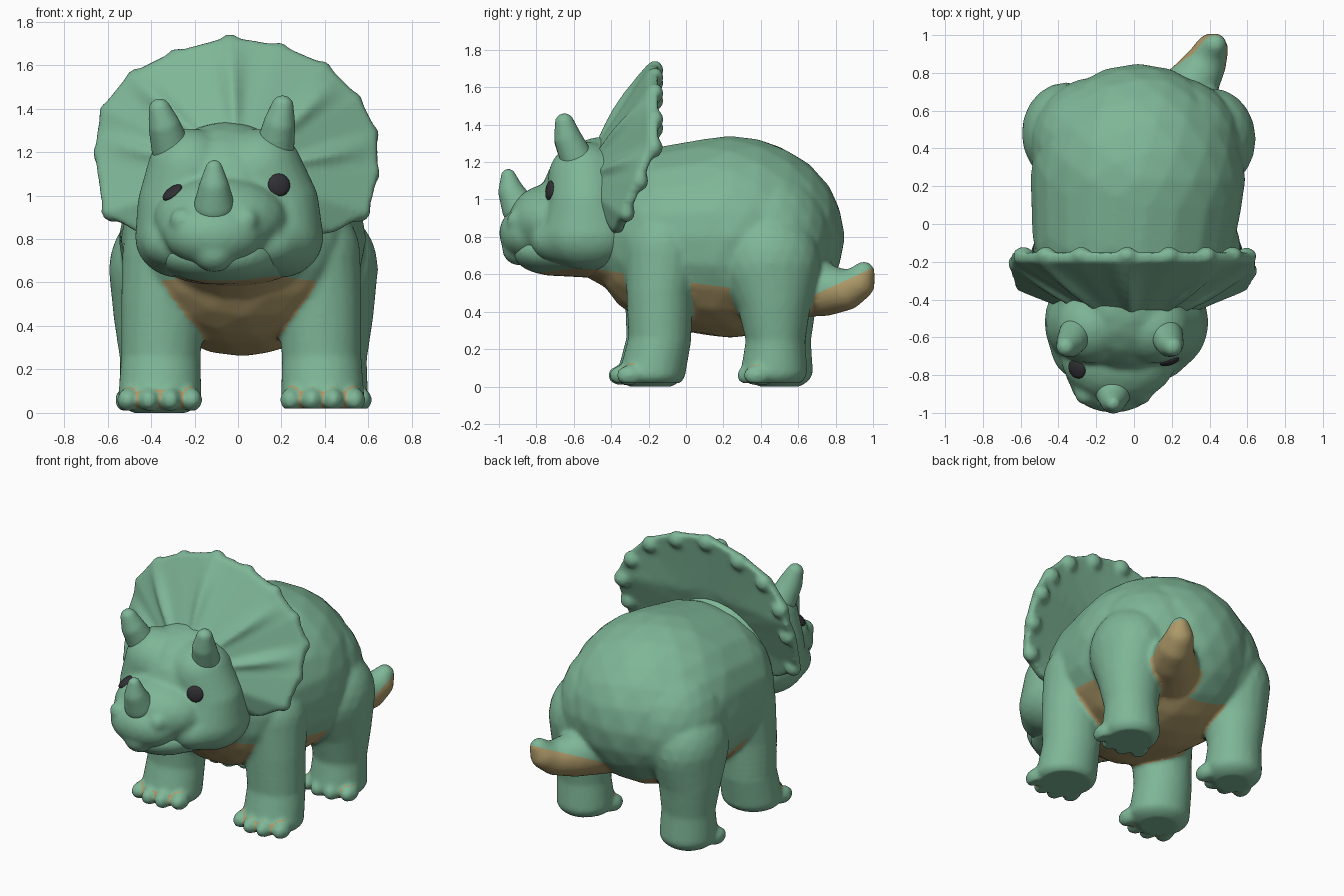
import bpy
import bmesh
import math
from mathutils import Matrix, Vector

cube = bpy.data.objects.get("Cube")
if cube:
    bpy.data.objects.remove(cube, do_unlink=True)


def material(name, rgb):
    m = bpy.data.materials.new(name)
    m.use_nodes = True
    m.diffuse_color = (*rgb, 1)
    bsdf = next(n for n in m.node_tree.nodes if n.type == 'BSDF_PRINCIPLED')
    bsdf.inputs["Base Color"].default_value = (*rgb, 1)
    bsdf.inputs["Roughness"].default_value = 0.7
    return m


GREEN = material("skin_green", (0.21, 0.47, 0.31))
TAN = material("belly_tan", (0.42, 0.32, 0.14))
DARK = material("eye_dark", (0.03, 0.03, 0.035))


def finish(name, bm, mats):
    mesh = bpy.data.meshes.new(name)
    bm.to_mesh(mesh)
    bm.free()
    for m in mats:
        mesh.materials.append(m)
    ob = bpy.data.objects.new(name, mesh)
    bpy.context.collection.objects.link(ob)
    for p in mesh.polygons:
        p.use_smooth = True
    return ob


def ball(bm, c, r):
    r = (r, r, r) if isinstance(r, (int, float)) else r
    mat = Matrix.Translation(c) @ Matrix.Diagonal((*r, 1))
    bmesh.ops.create_icosphere(bm, subdivisions=3, radius=1, matrix=mat)


def melt(ob, voxel, smooth):
    """Fuse everything in the mesh into one softened skin."""
    rem = ob.modifiers.new("melt", 'REMESH')
    rem.mode, rem.voxel_size = 'VOXEL', voxel
    sm = ob.modifiers.new("soften", 'SMOOTH')
    sm.factor, sm.iterations = 0.5, smooth
    bpy.context.view_layer.update()
    bpy.context.view_layer.objects.active = ob
    for mod in list(ob.modifiers):
        bpy.ops.object.modifier_apply(modifier=mod.name)
    for p in ob.data.polygons:
        p.use_smooth = True


def blob(name, parts, voxel, smooth, mats=(GREEN,)):
    bm = bmesh.new()
    for c, r in parts:
        ball(bm, c, r)
    ob = finish(name, bm, mats)
    melt(ob, voxel, smooth)
    return ob


def chain(*stations, steps=6):
    """Fill in ellipsoids between (centre, radius) stations to make a limb."""
    out = []
    st = [(Vector(c), Vector((r, r, r)) if isinstance(r, float) else Vector(r))
          for c, r in stations]
    for (c0, r0), (c1, r1) in zip(st, st[1:]):
        out += [(c0.lerp(c1, i / steps), r0.lerp(r1, i / steps)) for i in range(steps)]
    return out + [st[-1]]


def inside(p, parts, grow):
    return any(sum(((p[k] - c[k]) / (r[k] * grow)) ** 2 for k in range(3)) < 1
               for c, r in parts)


def paint_below(ob, height, slope, allowed):
    """Cut along a tilted plane and paint the allowed faces under it tan."""
    bm = bmesh.new()
    bm.from_mesh(ob.data)
    bmesh.ops.bisect_plane(bm, geom=bm.verts[:] + bm.edges[:] + bm.faces[:],
                           plane_co=(0, 0, height), plane_no=(0, -slope, 1))
    for f in bm.faces:
        c = f.calc_center_median()
        f.smooth = True
        if c.z < height + slope * c.y and allowed(c):
            f.material_index = 1
    bm.to_mesh(ob.data)
    bm.free()


# Legs with toes
def leg(side, stations, toe_y, shift):
    dx, dy = shift

    def place(c):
        return (side * c[0] + dx, c[1] + dy, c[2])
    parts = chain(*[(place(c), r) for c, r in stations])
    foot_x = stations[-1][0][0]
    for k in range(4):
        off = k - 1.5
        parts.append((place((foot_x + off * 0.098, toe_y + 0.018 * off * off, 0.06)),
                      (0.05, 0.075, 0.055)))
    return parts


front = (((0.35, -0.12, 0.72), (0.215, 0.21, 0.25)), ((0.375, -0.14, 0.50), (0.195, 0.18, 0.15)),
         ((0.385, -0.14, 0.25), (0.185, 0.17, 0.13)), ((0.39, -0.18, 0.07), (0.195, 0.18, 0.09)))
rear = (((0.41, 0.45, 0.66), (0.235, 0.27, 0.28)), ((0.43, 0.47, 0.45), (0.195, 0.20, 0.15)),
        ((0.425, 0.48, 0.25), (0.17, 0.16, 0.13)), ((0.42, 0.47, 0.08), (0.18, 0.18, 0.10)))
legs = (leg(1, front, -0.34, (0, 0)) + leg(-1, front, -0.34, (0.03, -0.01))
        + leg(1, rear, 0.34, (0, 0)) + leg(-1, rear, 0.34, (0.05, 0.03)))

# Torso, rump and throat
torso = chain(((0, -0.05, 0.80), (0.54, 0.46, 0.495)), ((0.02, 0.235, 0.80), (0.57, 0.615, 0.54)))
torso += [((x, 0.42, 0.78), (0.36, 0.36, 0.40)) for x in (-0.19, 0.21)]
torso += chain(((0, -0.2, 0.80), (0.42, 0.33, 0.36)), ((-0.02, -0.42, 0.80), (0.32, 0.26, 0.24)))

# Tail, swung to the left and curled up
tail = chain(((0.20, 0.58, 0.56), 0.19), ((0.31, 0.74, 0.515), 0.14),
             ((0.38, 0.85, 0.515), 0.11), ((0.41, 0.92, 0.55), 0.09),
             ((0.43, 0.95, 0.61), 0.06))

body = blob("body", torso + legs + tail, 0.015, 8, (GREEN, TAN))
for v in body.data.vertices:
    v.co.z = max(v.co.z, 0.0 if v.co.x < 0 else 0.02)
paint_below(body, 0.56, -0.14, lambda c: c.y < 0.62 and not inside(c, legs, 1.03))
paint_below(body, 0.175, 0.46, lambda c: c.y > 0.62 and inside(c, tail, 1.1))

# Head: skull, brows running down into the cheeks, muzzle, beak and nostril bumps
skull = [((-0.05, -0.42, 0.99), (0.365, 0.36, 0.35)),
         ((-0.08, -0.70, 0.89), (0.31, 0.25, 0.20)),
         ((-0.10, -0.76, 0.85), (0.27, 0.21, 0.17)),
         ((-0.11, -0.84, 0.82), (0.23, 0.16, 0.15)),
         ((-0.11, -0.89, 0.74), (0.10, 0.095, 0.095))]
for s in (-1, 1):
    skull += chain(((-0.06 + s * 0.16, -0.54, 1.11), 0.20),
                   ((-0.045 + s * 0.21, -0.53, 0.95), 0.21),
                   ((-0.04 + s * 0.23, -0.52, 0.81), (0.205, 0.25, 0.19)),
                   ((-0.07 + s * 0.19, -0.66, 0.78), (0.18, 0.17, 0.13)), steps=4)
    skull.append(((-0.11 + s * 0.145, -0.90, 0.885), 0.06))
head = blob("head", skull, 0.015, 10)
jaw = blob("jaw", chain(((-0.085, -0.69, 0.72), (0.27, 0.24, 0.13)),
                        ((-0.04, -0.50, 0.72), (0.35, 0.25, 0.14))), 0.018, 5, (GREEN, TAN))
paint_below(jaw, 0.69, 0.1, lambda c: c.y > -0.82)

# Horns
blob("nose_horn", chain(((-0.11, -0.89, 0.95), 0.095), ((-0.11, -0.935, 1.04), 0.07),
                        ((-0.11, -0.95, 1.125), 0.04)), 0.012, 2)
for name, base, tip in (("right_brow_horn", (-0.31, -0.585, 1.22), (-0.36, -0.65, 1.395)),
                        ("left_brow_horn", (0.17, -0.585, 1.22), (0.205, -0.65, 1.41))):
    mid = Vector(base).lerp(Vector(tip), 0.55) + Vector((0, -0.01, 0))
    blob(name, chain((base, 0.09), (mid, 0.075), (tip, 0.052)), 0.012, 2)

# Eyes set on the head's surface
for name, spot in (("right_eye", (-0.325, -0.78, 1.045)), ("left_eye", (0.205, -0.78, 1.055))):
    hit, pos, normal, _ = head.closest_point_on_mesh(spot)
    bm = bmesh.new()
    ball(bm, (0, 0, 0), (0.053, 0.053, 0.02))
    bmesh.ops.transform(bm, verts=bm.verts, matrix=Matrix.Translation(pos)
                        @ normal.to_track_quat('Z', 'Y').to_matrix().to_4x4())
    finish(name, bm, (DARK,))

# Frill: a dished shield with ribs on the front and soft knobs on the rim
RIM = [(-0.04, 1.73), (0.20, 1.69), (0.41, 1.60), (0.56, 1.45), (0.64, 1.29), (0.645, 1.10),
       (0.60, 0.92), (0.44, 0.83), (0.2, 0.8), (-0.2, 0.8), (-0.44, 0.82), (-0.62, 0.92),
       (-0.66, 1.20), (-0.63, 1.40), (-0.50, 1.56), (-0.30, 1.66)]
RIBS = (0, 2.4, 4.3, 12.3, 14.0, 16)
SUB = 6
count = len(RIM) * SUB


def rim_y(z):
    return -0.20 - 0.40 * max(0, 1.3 - z)


def frill_point(i, t, back):
    k, f = divmod(i, SUB)
    a, b = Vector(RIM[k]), Vector(RIM[(k + 1) % len(RIM)])
    p = a.lerp(b, f / SUB)
    x, z = p.x * t, 1.1 + (p.y - 1.1) * t
    y = -0.60 + (rim_y(p.y) + 0.60) * t
    if back:
        y = 0.25 * (y + 0.06) + 0.75 * (rim_y(z) + 0.05)
    else:
        rib = sum(math.exp(-((i / SUB - r) / 0.25) ** 2) for r in RIBS)
        y -= 0.04 * rib * math.sin(math.pi * min(1, max(0, (t - 0.25) / 0.75)))
    return x, y, z


bm = bmesh.new()
levels = [(0.3 + 0.1 * n, False) for n in range(8)]
levels += [(t, True) for t, _ in reversed(levels)]
rings = [[bm.verts.new(frill_point(i, t, back)) for i in range(count)] for t, back in levels]
for a, b in zip(rings, rings[1:]):
    for i in range(count):
        j = (i + 1) % count
        bm.faces.new((a[i], a[j], b[j], b[i]))
bm.faces.new(rings[0])
bm.faces.new(rings[-1])
bmesh.ops.recalc_face_normals(bm, faces=bm.faces)
for x, z in RIM:
    if z > 0.9:
        ball(bm, (x * 0.93, rim_y(z) + 0.035, 1.1 + (z - 1.1) * 0.935), (0.055, 0.045, 0.055))
melt(finish("frill", bm, (GREEN,)), 0.014, 7)
